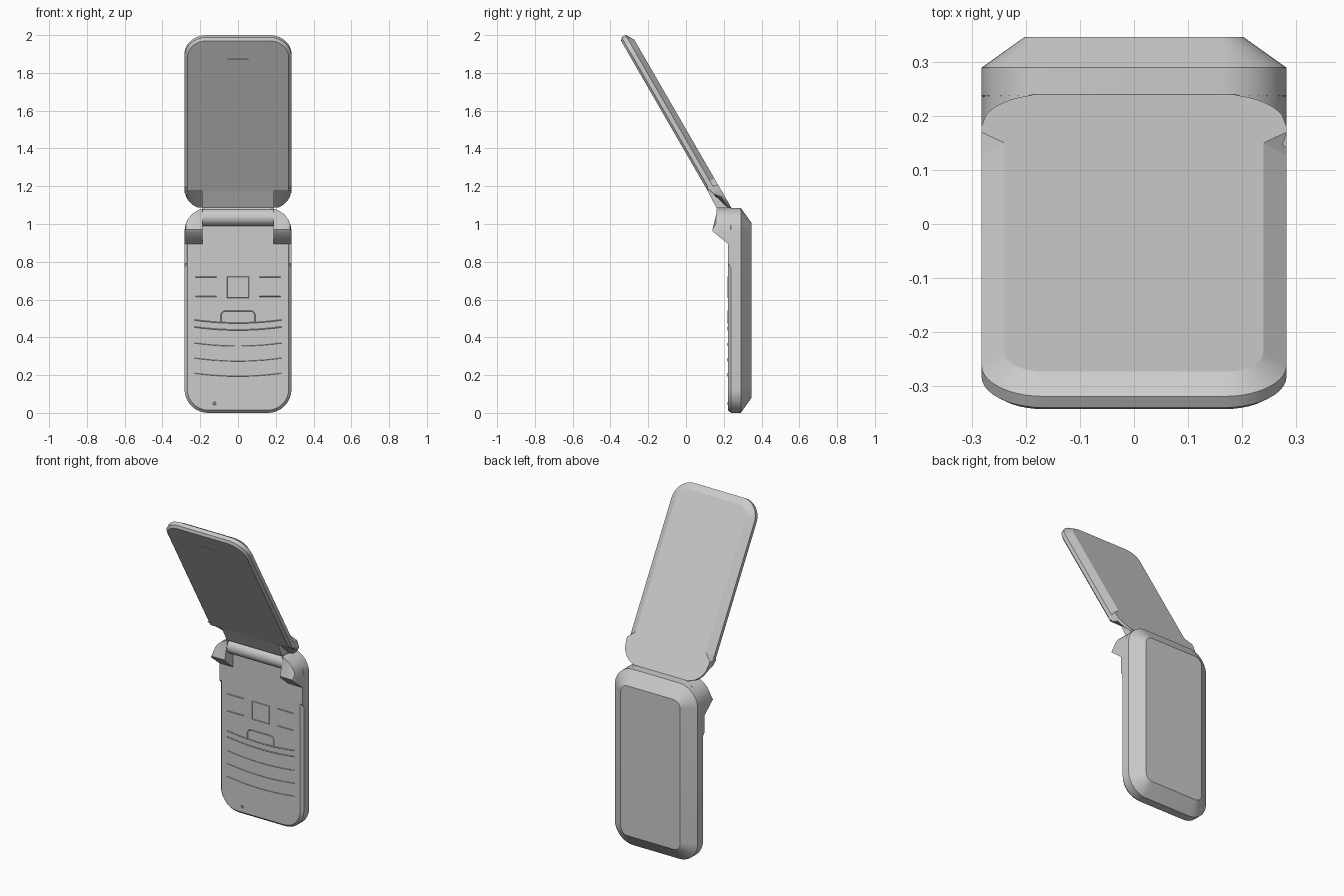
import bpy, bmesh, math

if "Cube" in bpy.data.objects:
    bpy.data.objects.remove(bpy.data.objects["Cube"])

grey = bpy.data.materials.new("light grey")
grey.diffuse_color = (0.6, 0.6, 0.6, 1)
grey.use_nodes = True
grey.node_tree.nodes["Principled BSDF"].inputs["Base Color"].default_value = grey.diffuse_color

HALF = 0.283                      # half width of the phone
S, C = 0.5, 0.866                 # lid leans 30 degrees


def lid(x, s, n):
    """Lid space (along the lid, through the lid) to world."""
    return (x, -S * s + C * n, C * s + S * n)


def upright(x, z, y):
    return (x, y, z)


def loft(name, rings, place, mirror=False):
    """Skin equal-length rings of (x, s, n) points and cap both ends."""
    bm = bmesh.new()
    vs = [[bm.verts.new(place(*p)) for p in ring] for ring in rings]
    k = len(vs[0])
    for a, b in zip(vs, vs[1:]):
        for i in range(k):
            j = (i + 1) % k
            bm.faces.new((a[i], a[j], b[j], b[i]))
    bm.faces.new(vs[0])
    bm.faces.new(vs[-1])
    if mirror:
        geo = bmesh.ops.duplicate(bm, geom=bm.verts[:] + bm.edges[:] + bm.faces[:])
        for v in geo["geom"]:
            if isinstance(v, bmesh.types.BMVert):
                v.co.x *= -1
    bmesh.ops.remove_doubles(bm, verts=bm.verts, dist=1e-5)
    bmesh.ops.recalc_face_normals(bm, faces=bm.faces)
    me = bpy.data.meshes.new(name)
    bm.to_mesh(me)
    bm.free()
    return add(name, me)


def add(name, me):
    me.materials.clear()
    me.materials.append(grey)
    ob = bpy.data.objects.new(name, me)
    bpy.context.collection.objects.link(ob)
    return ob


def arc(cx, cz, r, a0, a1, n=10):
    return [(cx + r * math.cos(math.radians(a0 + (a1 - a0) * i / n)),
             cz + r * math.sin(math.radians(a0 + (a1 - a0) * i / n))) for i in range(n + 1)]


def slices(name, profile, x0, x1, place, limit=None, n=1, mirror=False):
    """Extrude an (s, n) profile along x, with s clipped by limit(x, s)."""
    rings = []
    for i in range(n + 1):
        x = x0 + (x1 - x0) * i / n
        rings.append([(x, limit(x, s) if limit else s, t) for s, t in profile])
    return loft(name, rings, place, mirror)


# Lower body: rounded slab with a broad chamfer around the back
def body_ring(y, inset, r=0.125):
    w, lo, hi, r = HALF - inset, inset, 1.085 - inset, r - inset
    pts = (arc(w - r, hi - r, r, 0, 90) + arc(r - w, hi - r, r, 90, 180)
           + arc(r - w, lo + r, r, 180, 270) + arc(w - r, lo + r, r, 270, 360))
    return [(x, z, y) for x, z in pts]


loft("lower_body", [body_ring(0.222, 0.015), body_ring(0.238, 0),
                    body_ring(0.29, 0), body_ring(0.347, 0.08)], upright)

# Raised cheeks beside the upper keypad
slices("side_cheek", [(0.77, 0.238), (0.79, 0.223), (0.92, 0.223), (0.92, 0.25)],
       0.255, HALF, upright, mirror=True)


# Hinge knuckles, rounded off to follow the body corners
def corner_drop(x, r):
    d = max(0, x - (HALF - r))
    return r - math.sqrt(max(0, r * r - d * d))


def below_corner(x, z):
    return min(z, 1.085 - corner_drop(x, 0.125))


slices("hinge_knuckle", [(1.085, 0.26), (1.085, 0.162), (1.05, 0.16), (0.97, 0.14),
                         (0.955, 0.148), (0.895, 0.222), (0.88, 0.26)],
       0.188, HALF, upright, below_corner, 12, True)

# Hinge barrel between the knuckles
slices("hinge_barrel", arc(1.035, 0.205, 0.045, 0, 345, 23), -0.19, 0.19, upright)


# Lid: slab with rounded top; its back chamfer fades out near the hinge
def lid_ring(n, inset, foot):
    w, hi, r = HALF - inset, 1.892 - inset, 0.115 - inset
    pts = ([(HALF - foot, 0.96), (w, 1.0)] + arc(w - r, hi - r, r, 0, 90)
           + arc(r - w, hi - r, r, 90, 180) + [(-w, 1.0), (foot - HALF, 0.96)])
    return [(x, s, n) for x, s in pts]


loft("lid", [lid_ring(0.687, 0.015, 0.015), lid_ring(0.699, 0, 0),
             lid_ring(0.723, 0, 0), lid_ring(0.751, 0.043, 0)], lid)

# Lid tongue reaching the barrel, and thinned shoulders beside it
slices("lid_tongue", [(0.96, 0.687), (0.86, 0.682), (0.82, 0.751), (0.96, 0.751)],
       -0.19, 0.19, lid)


def above_corner(x, s):
    return max(s, 0.82 + corner_drop(x, 0.12))


slices("lid_shoulder", [(0.98, 0.690), (0.93, 0.705), (0.83, 0.735), (0.82, 0.751), (0.96, 0.751)],
       0.19, HALF, lid, above_corner, 12, True)


# Thin raised outlines of the keys
def outline(name, paths, place=upright, depth=0.2215, r=0.0025):
    cu = bpy.data.curves.new(name, "CURVE")
    cu.dimensions = "3D"
    cu.bevel_depth = r
    cu.bevel_resolution = 0
    for pts, closed in paths:
        sp = cu.splines.new("POLY")
        sp.points.add(len(pts) - 1)
        for p, (x, s) in zip(sp.points, pts):
            p.co = (*place(x, s, depth), 1)
        sp.use_cyclic_u = closed
    tmp = bpy.data.objects.new(name + "_path", cu)
    bpy.context.collection.objects.link(tmp)
    bpy.context.view_layer.update()
    me = bpy.data.meshes.new_from_object(tmp.evaluated_get(bpy.context.evaluated_depsgraph_get()))
    bpy.data.objects.remove(tmp)
    return add(name, me)


def sag(z, x0=-0.23, x1=0.23, dip=0.016, n=10):
    xs = [x0 + (x1 - x0) * i / n for i in range(n + 1)]
    return [(x, z + dip * ((x / 0.23) ** 2 - 1)) for x in xs], False


outline("select_key", [([(-0.057, 0.61), (0.057, 0.61), (0.057, 0.72), (-0.057, 0.72)], True)])
outline("menu_keys", [([(k * 0.115, z), (k * 0.225, z)], False)
                      for k in (-1, 1) for z in (0.615, 0.72)])
outline("clear_key", [([(0.09, 0.485)] + arc(0.065, 0.515, 0.025, 0, 90, 4)
                       + arc(-0.065, 0.515, 0.025, 90, 180, 4) + [(-0.09, 0.485)], False)])
outline("key_rows", [sag(0.492), sag(0.455)])
outline("number_rows", [sag(z) for z in (0.37, 0.29, 0.21)], r=0.0012)
outline("microphone", [(arc(-0.125, 0.05, 0.007, 0, 330, 11), True)], r=0.0015)
outline("earpiece", [([(-0.055, 1.765), (0.055, 1.765)], False)], lid, 0.687, 0.0015)

# Smooth the rounded corners, keep the chamfers crisp
for ob in bpy.context.collection.objects:
    ob.select_set(True)
    bpy.context.view_layer.objects.active = ob
bpy.ops.object.shade_smooth_by_angle(angle=math.radians(25))
